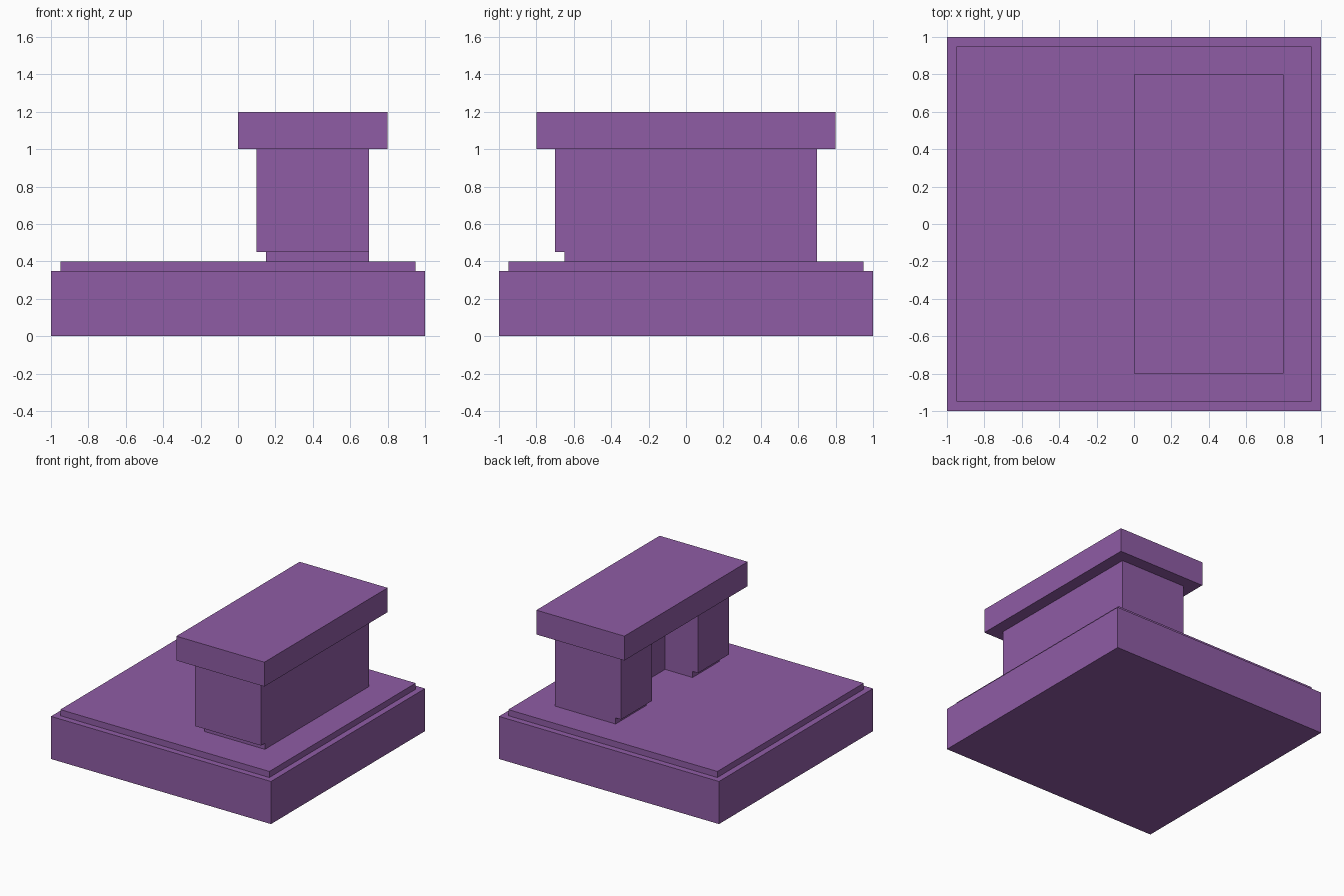
import bpy, bmesh

if "Cube" in bpy.data.objects:
    bpy.data.objects.remove(bpy.data.objects["Cube"])

purple = bpy.data.materials.new("purple")
purple.diffuse_color = (0.275, 0.107, 0.376, 1)
purple.use_nodes = True
purple.node_tree.nodes["Principled BSDF"].inputs["Base Color"].default_value = purple.diffuse_color


def prism(name, outline, z0, z1):
    """Extrude a counter-clockwise xy outline from z0 up to z1."""
    bm = bmesh.new()
    face = bm.faces.new([bm.verts.new((x, y, z0)) for x, y in outline])
    top = bmesh.ops.extrude_face_region(bm, geom=[face], use_keep_orig=True)["geom"]
    bmesh.ops.translate(bm, vec=(0, 0, z1 - z0),
                        verts=[v for v in top if isinstance(v, bmesh.types.BMVert)])
    bmesh.ops.recalc_face_normals(bm, faces=bm.faces)
    mesh = bpy.data.meshes.new(name)
    bm.to_mesh(mesh)
    bm.free()
    mesh.materials.append(purple)
    obj = bpy.data.objects.new(name, mesh)
    bpy.context.collection.objects.link(obj)
    return obj


def rect(x0, x1, y0, y1):
    return [(x0, y0), (x1, y0), (x1, y1), (x0, y1)]


def bracket(x0, y0):
    """U-shaped plan: two piers joined by a back wall, open towards -x."""
    return [(x0, y0), (0.7, y0), (0.7, 0.7), (x0, 0.7),
            (x0, 0.3), (0.4, 0.3), (0.4, -0.3), (x0, -0.3)]


# Stepped base
prism("base_slab", rect(-1, 1, -1, 1), 0, 0.35)
prism("base_step", rect(-0.95, 0.95, -0.95, 0.95), 0.35, 0.4)

# Pedestal with a toe recess on its left and front sides
prism("pedestal_foot", bracket(0.15, -0.65), 0.4, 0.45)
prism("pedestal", bracket(0.1, -0.7), 0.45, 1.0)

# Overhanging top
prism("table_top", rect(0, 0.8, -0.8, 0.8), 1.0, 1.2)
